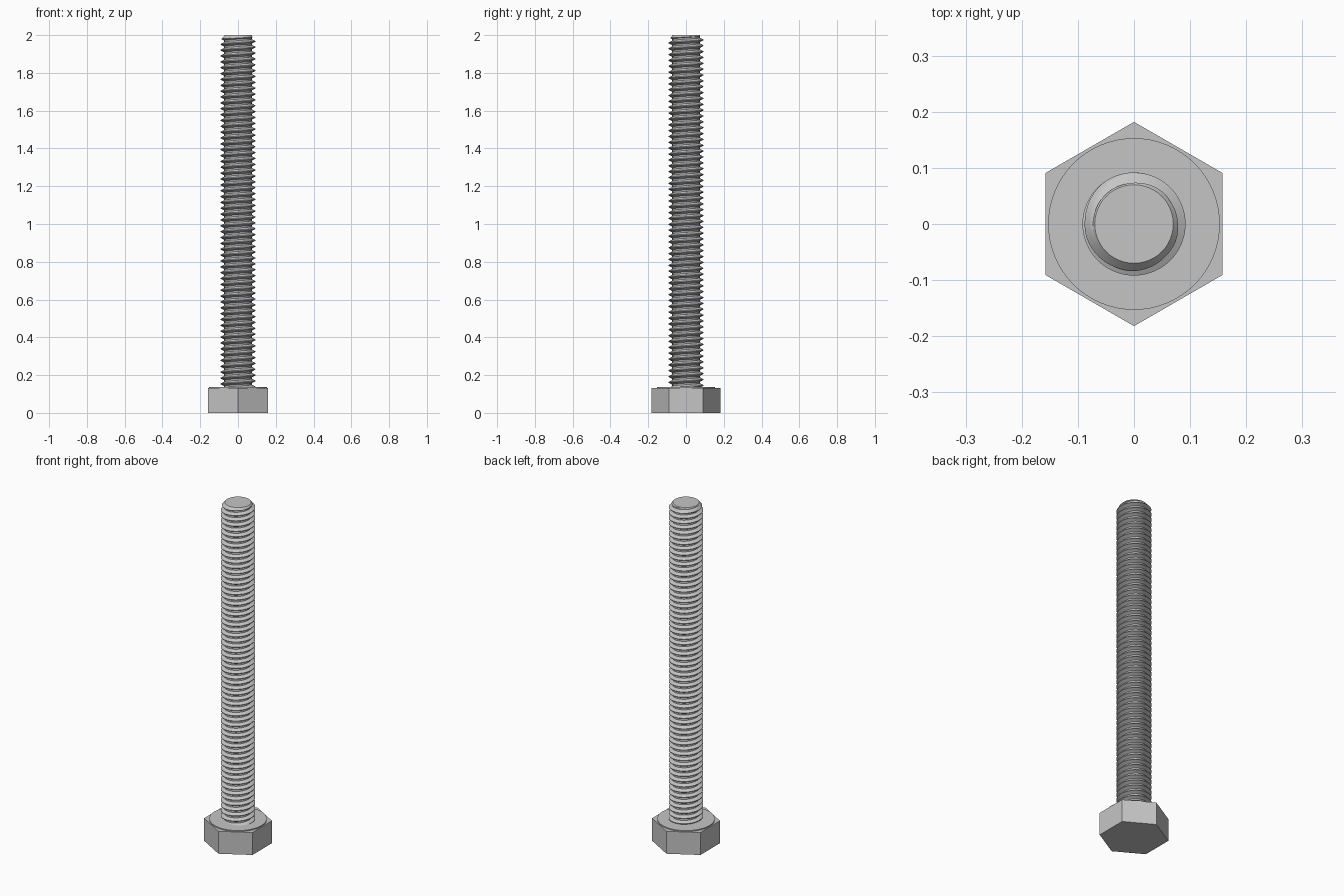
import bpy, bmesh, math

cube = bpy.data.objects.get("Cube")
if cube:
    bpy.data.objects.remove(cube, do_unlink=True)

steel = bpy.data.materials.new("grey steel")
steel.use_nodes = True
GREY = (0.56, 0.56, 0.56, 1)
steel.diffuse_color = GREY
steel.node_tree.nodes["Principled BSDF"].inputs["Base Color"].default_value = GREY

HEAD_TOP, COLLAR_TOP, TIP = 0.132, 0.138, 2.0
CREST, ROOT, TIP_RADIUS = 0.092, 0.073, 0.07
PITCH, SEGMENTS, SAMPLES = 0.031, 48, 16


def prism(name, sides, radius, bottom, top, turn=0.0):
    bpy.ops.mesh.primitive_cylinder_add(
        vertices=sides, radius=radius, depth=top - bottom,
        location=(0, 0, (bottom + top) / 2), rotation=(0, 0, turn))
    obj = bpy.context.object
    obj.name = name
    obj.data.materials.append(steel)
    return obj


def smooth(obj):
    bpy.ops.object.select_all(action='DESELECT')
    obj.select_set(True)
    bpy.context.view_layer.objects.active = obj
    bpy.ops.object.shade_smooth_by_angle(angle=math.radians(30))


# Hexagonal head with corners on the y axis, and its round bearing face
prism("hex_head", 6, 0.182, 0, HEAD_TOP)
smooth(prism("bearing_collar", 64, 0.153, HEAD_TOP - 0.01, COLLAR_TOP))


def thread_radius(sample, z):
    # 60 degree profile: crest flat 1/8 pitch, root flat 1/4 pitch
    phase = sample / SAMPLES % 1
    away = abs(phase - 0.5)
    slope = min(max((away - 1 / 16) / (5 / 16), 0), 1)
    radius = CREST + (ROOT - CREST) * slope
    return min(radius, max(TIP_RADIUS + (TIP - z) * 0.9, 0.06))


# Right-hand threaded shank: one helical grid, trimmed flat at both ends
bm = bmesh.new()
turns = math.ceil((TIP - COLLAR_TOP) / PITCH) + 3
rows = turns * SAMPLES
grid = []
for i in range(SEGMENTS):
    angle = math.tau * i / SEGMENTS
    column = []
    for j in range(rows):
        z = COLLAR_TOP + PITCH * (j / SAMPLES + i / SEGMENTS - 1.5)
        r = thread_radius(j, z)
        column.append(bm.verts.new((r * math.cos(angle), r * math.sin(angle), z)))
    grid.append(column)

for i in range(SEGMENTS):
    # The last column joins the first one a full pitch higher
    shift = SAMPLES if i == SEGMENTS - 1 else 0
    following = grid[(i + 1) % SEGMENTS]
    for j in range(rows - 1 - shift):
        bm.faces.new((grid[i][j], following[j + shift],
                      following[j + shift + 1], grid[i][j + 1]))

for height, direction in ((COLLAR_TOP - 0.002, -1), (TIP, 1)):
    cut = bmesh.ops.bisect_plane(
        bm, geom=bm.verts[:] + bm.edges[:] + bm.faces[:], dist=1e-6,
        plane_co=(0, 0, height), plane_no=(0, 0, direction), clear_outer=True)
    rim = [e for e in cut["geom_cut"] if isinstance(e, bmesh.types.BMEdge)]
    bmesh.ops.edgeloop_fill(bm, edges=rim)
bmesh.ops.recalc_face_normals(bm, faces=bm.faces[:])

mesh = bpy.data.meshes.new("threaded_shank")
bm.to_mesh(mesh)
bm.free()
mesh.materials.append(steel)
shank = bpy.data.objects.new("threaded_shank", mesh)
bpy.context.collection.objects.link(shank)
smooth(shank)
